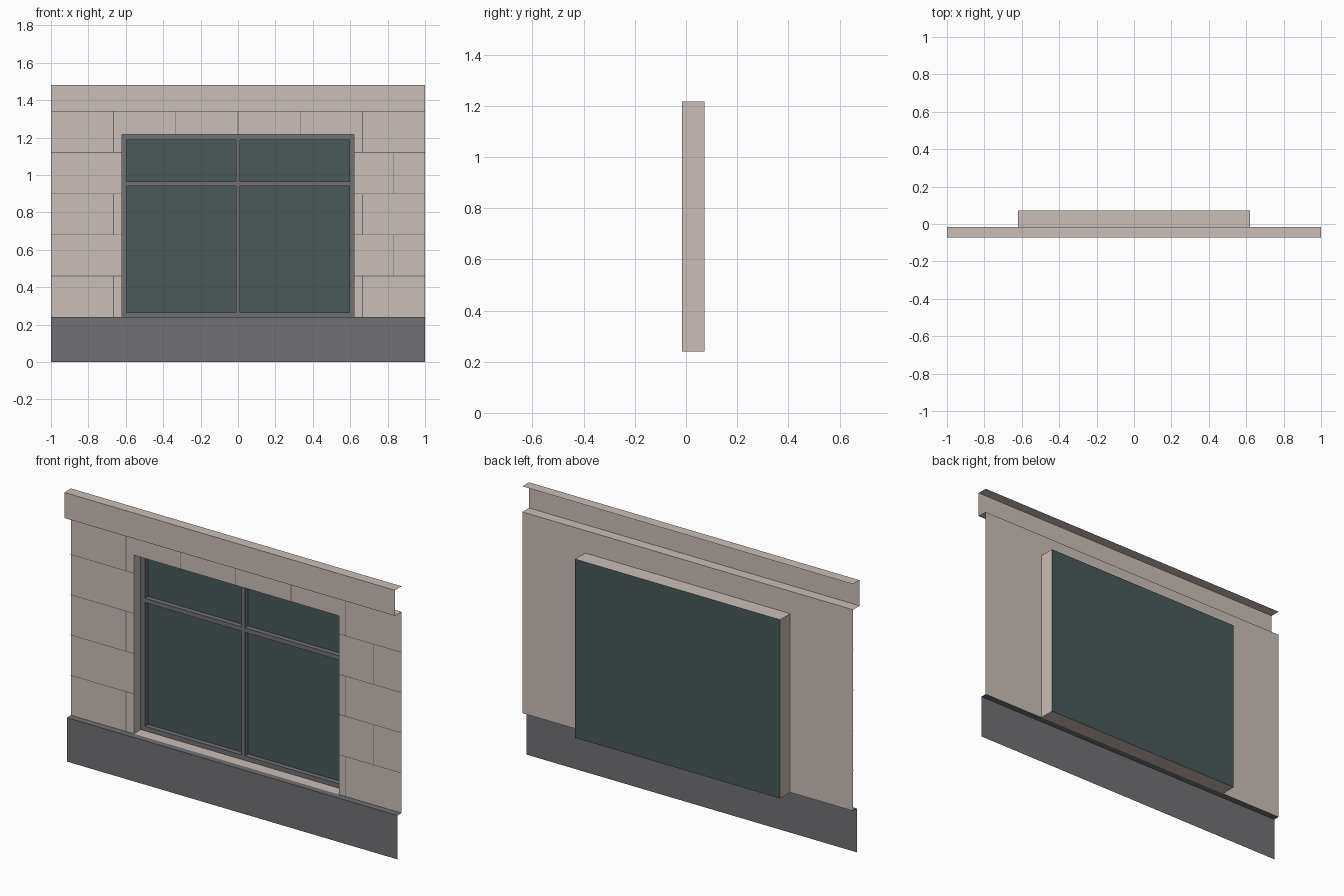
import bpy
import bmesh

if "Cube" in bpy.data.objects:
    bpy.data.objects.remove(bpy.data.objects["Cube"])


def material(name, srgb):
    lin = [((c / 255 + 0.055) / 1.055) ** 2.4 for c in srgb]
    m = bpy.data.materials.new(name)
    m.use_nodes = True
    m.diffuse_color = (*lin, 1)
    m.node_tree.nodes["Principled BSDF"].inputs["Base Color"].default_value = (*lin, 1)
    return m


STONE = material("beige stone", (203, 191, 184))
GREY = material("dark grey", (113, 113, 116))
GLASS = material("dark green glass", (75, 90, 89))

# Key planes, front to back
BAND, PLINTH, WALL, FRAME, PANE = -0.072, -0.05, -0.015, 0.045, 0.072
JOINT = WALL - 0.003
# Key heights and half widths
BASE, HEAD, CORNICE, TOP = 0.24, 1.217, 1.34, 1.48
SIDE, OPEN = 1.0, 0.62


def facing_front(y, x0, x1, z0, z1):
    return [(x0, y, z0), (x1, y, z0), (x1, y, z1), (x0, y, z1)]


def facing_up(z, x0, x1, y0, y1):
    return [(x0, y0, z), (x1, y0, z), (x1, y1, z), (x0, y1, z)]


def facing_right(x, y0, y1, z0, z1):
    return [(x, y0, z0), (x, y1, z0), (x, y1, z1), (x, y0, z1)]


def sheet(name, mat, quads):
    bm = bmesh.new()
    for q in quads:
        bm.faces.new([bm.verts.new(p) for p in q])
    bmesh.ops.remove_doubles(bm, verts=bm.verts, dist=0.0001)
    mesh = bpy.data.meshes.new(name)
    bm.to_mesh(mesh)
    bm.free()
    mesh.materials.append(mat)
    obj = bpy.data.objects.new(name, mesh)
    bpy.context.collection.objects.link(obj)
    return obj


def tunnel(x0, x1, y0, y1, z0, z1):
    """Four inward-facing sides of a rectangular opening."""
    return [facing_up(z0, x0, x1, y0, y1),
            facing_up(z1, x0, x1, y0, y1)[::-1],
            facing_right(x0, y0, y1, z0, z1),
            facing_right(x1, y0, y1, z0, z1)[::-1]]


# Plinth: front sheet and narrow ledge
sheet("plinth", GREY, [facing_front(PLINTH, -SIDE, SIDE, 0, BASE),
                       facing_up(BASE, -SIDE, SIDE, PLINTH, WALL)])

# Wall around the opening
sheet("wall", STONE, [facing_front(WALL, -SIDE, -OPEN, BASE, HEAD),
                      facing_front(WALL, OPEN, SIDE, BASE, HEAD),
                      facing_front(WALL, -SIDE, SIDE, HEAD, CORNICE)])

# Cornice: soffit, front band and top
sheet("cornice", STONE, [facing_up(CORNICE, -SIDE, SIDE, BAND, WALL)[::-1],
                         facing_front(BAND, -SIDE, SIDE, CORNICE, TOP),
                         facing_up(TOP, -SIDE, SIDE, BAND, WALL)])

# Opening sides and sill
sheet("window_reveal", STONE, tunnel(-OPEN, OPEN, WALL, PANE, BASE, HEAD))

# Glass
sheet("window_glass", GLASS, [facing_front(PANE, -OPEN, OPEN, BASE, HEAD)])

# Window frame: grid of bars with pane openings in the odd cells
xs = [-OPEN, -0.595, -0.011, 0.011, 0.595, OPEN]
zs = [BASE, 0.265, 0.941, 0.965, 1.188, HEAD]
bars = []
for i in range(5):
    for j in range(5):
        cell = xs[i], xs[i + 1], zs[j], zs[j + 1]
        if i % 2 and j % 2:
            bars += tunnel(cell[0], cell[1], FRAME, PANE, cell[2], cell[3])
        else:
            bars.append(facing_front(FRAME, *cell))
sheet("window_frame", GREY, bars)

# Masonry joints: thin strips just off the wall
course = (CORNICE - BASE) / 5
half = 0.002
joints = []


def upright(x, z0, z1):
    joints.append(facing_front(JOINT, x - half, x + half, z0, z1))


for row in range(5):
    z = BASE + row * course
    if row:
        for x0, x1 in ((-SIDE, -OPEN), (OPEN, SIDE)):
            joints.append(facing_front(JOINT, x0, x1, z - half, z + half))
    if row % 2:
        upright(0.833, z, z + course)
    else:
        for x in (-0.665, 0.665):
            upright(x, z, z + course)
for x in (-0.333, 0, 0.333):
    upright(x, HEAD, CORNICE)
sheet("masonry_joints", GREY, joints)
